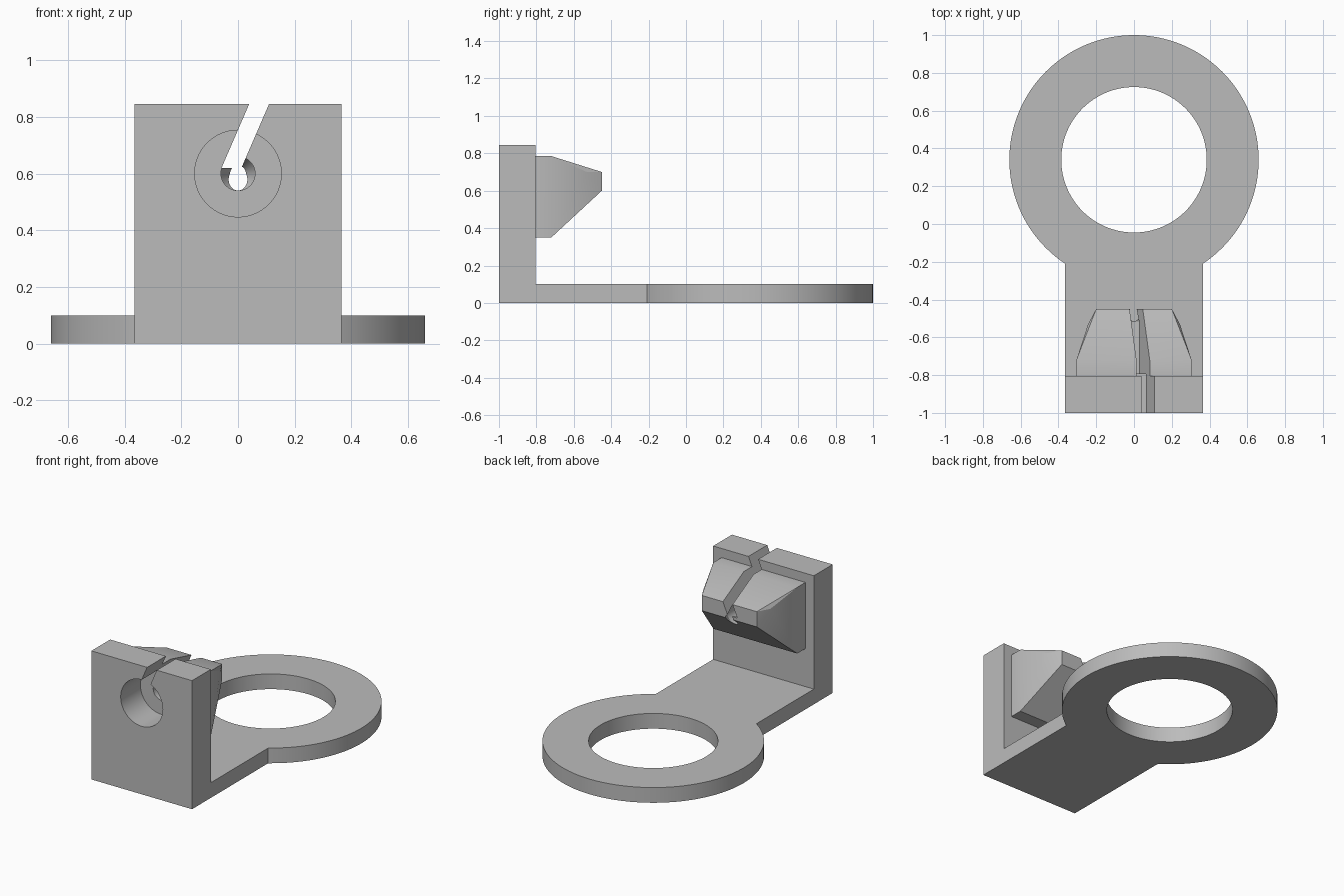
import bpy, bmesh, math
from mathutils import Matrix, Vector

old = bpy.data.objects.get("Cube")
if old:
    bpy.data.objects.remove(old, do_unlink=True)

grey = bpy.data.materials.new("plain grey")
grey.use_nodes = True
colour = (0.5, 0.5, 0.5, 1)
grey.diffuse_color = colour
grey.node_tree.nodes["Principled BSDF"].inputs["Base Color"].default_value = colour


def make(name, bm):
    bmesh.ops.recalc_face_normals(bm, faces=bm.faces)
    mesh = bpy.data.meshes.new(name)
    bm.to_mesh(mesh)
    bm.free()
    mesh.materials.append(grey)
    ob = bpy.data.objects.new(name, mesh)
    bpy.context.collection.objects.link(ob)
    return ob


def prism(name, outline, axis, low, high):
    """Extrude a flat outline along y or z."""
    bm = bmesh.new()
    place = (lambda a, b, c: (a, c, b)) if axis == "y" else (lambda a, b, c: (a, b, c))
    face = bm.faces.new([bm.verts.new(place(a, b, low)) for a, b in outline])
    new = bmesh.ops.extrude_face_region(bm, geom=[face])["geom"]
    bmesh.ops.translate(bm, vec=place(0, 0, high - low),
                        verts=[v for v in new if isinstance(v, bmesh.types.BMVert)])
    return make(name, bm)


def box(name, half, y0, y1, z0, z1):
    return prism(name, [(-half, z0), (half, z0), (half, z1), (-half, z1)], "y", y0, y1)


def circle(radius, centre, count):
    steps = [math.tau * i / count for i in range(count)]
    return [(radius * math.cos(t), centre + radius * math.sin(t)) for t in steps]


def combine(target, tool, operation):
    mod = target.modifiers.new(tool.name, "BOOLEAN")
    mod.object, mod.operation, mod.solver = tool, operation, "EXACT"
    bpy.context.view_layer.objects.active = target
    bpy.ops.object.modifier_apply(modifier=mod.name)
    bpy.data.objects.remove(tool, do_unlink=True)


# Ring base with its arm and upright plate
bracket = prism("bracket", circle(0.66, 0.34, 128), "z", 0, 0.1)
combine(bracket, box("arm", 0.366, -0.9, -0.1, 0, 0.1), "UNION")
combine(bracket, prism("ring_hole", circle(0.385, 0.34, 128), "z", -0.1, 0.3), "DIFFERENCE")
combine(bracket, box("upright_plate", 0.366, -1, -0.805, 0, 0.845), "UNION")

# Tapered nozzle block behind the plate
bm = bmesh.new()
for side in (-1, 1):
    for y in (-0.85, -0.72):
        for z in (0.35, 0.785):
            bm.verts.new((side * 0.305, y, z))
    for x, y, z in ((0.2, -0.45, 0.6), (0.2, -0.45, 0.7), (0.243, -0.53, 0.7)):
        bm.verts.new((side * x, y, z))
bmesh.ops.convex_hull(bm, input=bm.verts)
bmesh.ops.dissolve_limit(bm, angle_limit=0.01, verts=bm.verts, edges=bm.edges)
combine(bracket, make("nozzle_block", bm), "UNION")

# Stepped bore: wide pocket, narrow channel, cone and outlet
bm = bmesh.new()
profile = [(0, -1.1), (0.153, -1.1), (0.153, -0.795), (0.06, -0.795),
           (0.06, -0.515), (0.028, -0.45), (0.028, -0.35), (0, -0.35)]
verts = [bm.verts.new((r, y, 0.6)) for r, y in profile]
edges = [bm.edges.new(pair) for pair in zip(verts, verts[1:])]
bmesh.ops.spin(bm, geom=verts + edges, cent=Vector((0, 0, 0.6)), axis=(0, 1, 0),
               angle=math.tau, steps=64, use_duplicate=False)
bmesh.ops.remove_doubles(bm, verts=bm.verts, dist=0.0001)
combine(bracket, make("bore", bm), "DIFFERENCE")

# Slanted slot running from the top edge down into the bore
slot = [(-0.058, 0.62), (0.012, 0.62), (0.131, 0.895), (0.061, 0.895)]
combine(bracket, prism("slot", slot, "y", -1.1, -0.35), "DIFFERENCE")

bracket.data.materials.clear()
bracket.data.materials.append(grey)
for polygon in bracket.data.polygons:
    polygon.material_index = 0
bpy.ops.object.select_all(action="DESELECT")
bracket.select_set(True)
bpy.context.view_layer.objects.active = bracket
bpy.ops.object.shade_smooth_by_angle(angle=math.radians(20))
